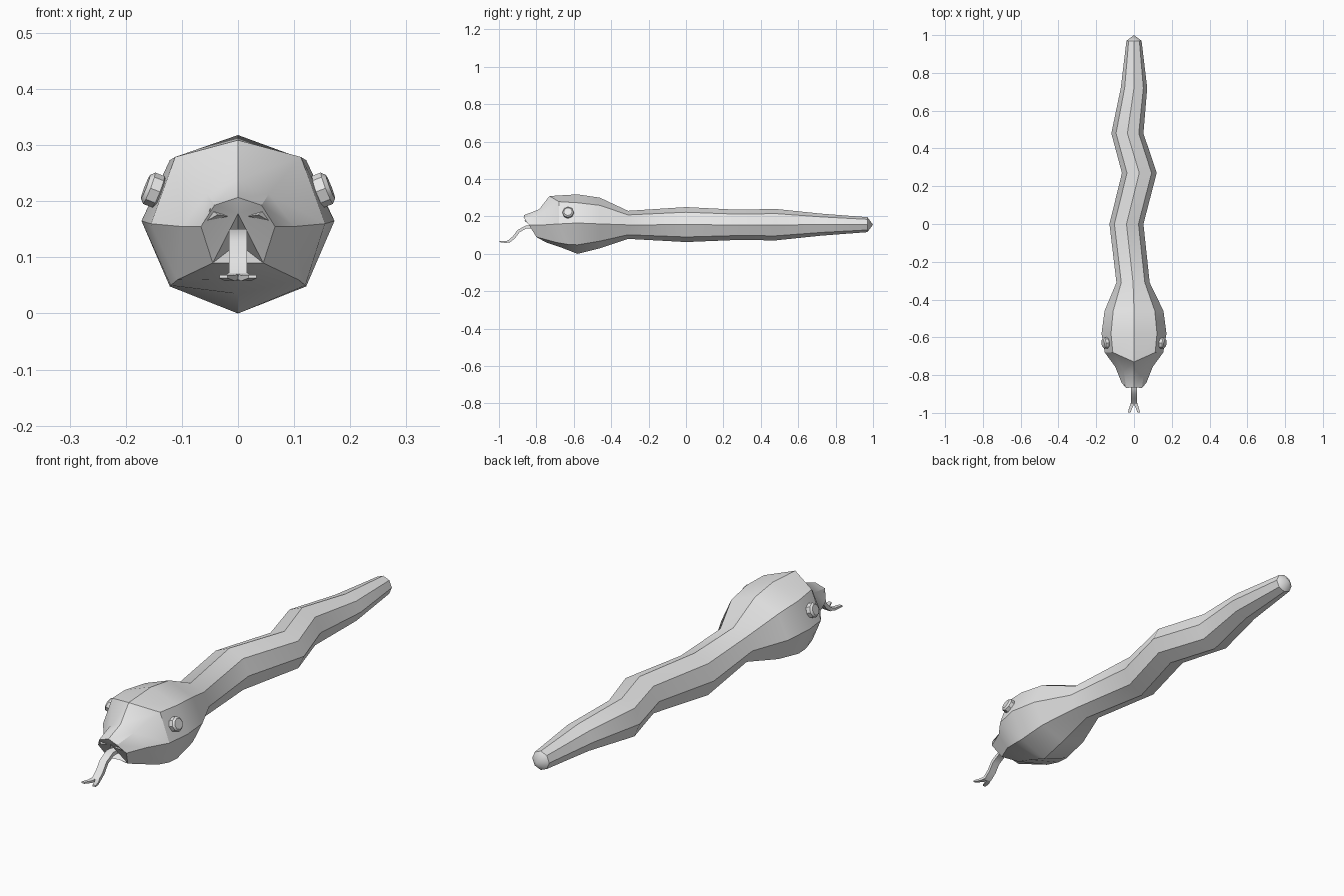
import bpy
import bmesh
import math
from mathutils import Vector, Matrix

cube = bpy.data.objects.get("Cube")
if cube:
    bpy.data.objects.remove(cube, do_unlink=True)

grey = bpy.data.materials.new("plain_grey")
grey.use_nodes = True
grey.diffuse_color = (0.8, 0.8, 0.8, 1)
grey.node_tree.nodes["Principled BSDF"].inputs["Base Color"].default_value = (0.8, 0.8, 0.8, 1)


def finish(bm, name, angle=30):
    bmesh.ops.recalc_face_normals(bm, faces=bm.faces)
    mesh = bpy.data.meshes.new(name)
    bm.to_mesh(mesh)
    bm.free()
    mesh.materials.append(grey)
    obj = bpy.data.objects.new(name, mesh)
    bpy.context.collection.objects.link(obj)
    bpy.ops.object.select_all(action='DESELECT')
    obj.select_set(True)
    bpy.context.view_layer.objects.active = obj
    bpy.ops.object.shade_smooth_by_angle(angle=math.radians(angle))
    return obj


def loft(bm, rings):
    """Skin a list of point rings and return the rings of vertices."""
    loops = [[bm.verts.new(p) for p in ring] for ring in rings]
    for a, b in zip(loops, loops[1:]):
        n = len(a)
        for i in range(n):
            bm.faces.new((a[i], a[(i + 1) % n], b[(i + 1) % n], b[i]))
    return loops


def octagon(y, cx, w, top, mid, bottom):
    ring = []
    for i in range(8):
        a = math.tau * i / 8
        c = math.cos(a)
        ring.append((cx + w * math.sin(a), y, mid + c * ((top - mid) if c > 0 else (mid - bottom))))
    return ring


def mirrored(half):
    return half + [(-x, y, z) for x, y, z in half[-2:0:-1]]


# Body: snout and face rings, then octagons running back to the tail
rings = [
    mirrored([(0, -.865, .207), (.042, -.868, .193), (.066, -.84, .155), (.045, -.80, .09), (0, -.79, .09)]),
    mirrored([(0, -.785, .238), (.055, -.775, .213), (.1, -.755, .155), (.108, -.69, .06), (0, -.75, .062)]),
    mirrored([(0, -.73, .309), (.112, -.68, .279), (.155, -.68, .16), (.12, -.63, .05), (0, -.67, .035)]),
]
rings += [octagon(*r) for r in (
    (-.58, 0, .172, .318, .165, 0),
    (-.46, 0, .156, .3, .16, .03),
    (-.31, -.005, .088, .23, .155, .08),
    (0, -.04, .09, .25, .156, .063),
    (.27, .028, .092, .236, .155, .074),
    (.48, -.035, .085, .24, .155, .072),
    (.72, 0, .07, .215, .156, .097),
    (.97, 0, .04, .196, .156, .116))]
bm = bmesh.new()
loops = loft(bm, rings)
tip = bm.verts.new((0, 1, .156))
tail = loops[-1]
for i in range(8):
    bm.faces.new((tail[i], tail[(i + 1) % 8], tip))

# Nose front above a recessed mouth
lip = loops[0]
nose = bm.verts.new((0, -.85, .178))
throat = bm.verts.new((0, -.72, .125))
for i in (0, 1, 2, 5, 6, 7):
    bm.faces.new((lip[i], nose, lip[(i + 1) % 8]))
for a, b in ((nose, lip[3]), (lip[3], lip[4]), (lip[4], lip[5]), (lip[5], nose)):
    bm.faces.new((a, throat, b))
finish(bm, "snake_body")


def ribbon(bm, path, across):
    """Thin square strip along (x, y, z, half width, half thickness)."""
    pts = [Vector(p[:3]) for p in path]
    out = []
    for i, p in enumerate(pts):
        along = pts[min(i + 1, len(pts) - 1)] - pts[max(i - 1, 0)]
        side = Vector(across)
        up = side.cross(along).normalized()
        w, t = path[i][3:]
        out.append([p + side * (w * s) + up * (t * u) for s, u in ((-1, -1), (1, -1), (1, 1), (-1, 1))])
    skin = loft(bm, out)
    bm.faces.new(skin[0])
    bm.faces.new(skin[-1])


# Forked tongue
bm = bmesh.new()
ribbon(bm, [(0, -.74, .14, .016, .008), (0, -.855, .143, .016, .008),
            (0, -.895, .122, .016, .008), (0, -.92, .088, .016, .008),
            (0, -.95, .064, .016, .007)], (1, 0, 0))
for s in (-1, 1):
    ribbon(bm, [(s * .006, -.942, .068, .009, .006), (s * .014, -.965, .063, .009, .005),
                (s * .026, -.998, .066, .007, .003)], (1, 0, 0))
finish(bm, "tongue")

for side, s in (("left", 1), ("right", -1)):
    # Eye: short faceted disc facing out and up
    bm = bmesh.new()
    axis = Vector((s * .92, -.08, .36))
    place = Matrix.Translation((s * .15, -.63, .22)) @ axis.to_track_quat('Z', 'Y').to_matrix().to_4x4()
    bmesh.ops.create_cone(bm, cap_ends=True, segments=8, radius1=.03, radius2=.03, depth=.032, matrix=place)
    eye = finish(bm, side + "_eye")
    bevel = eye.modifiers.new("soft_rim", 'BEVEL')
    bevel.width = .007
    bevel.segments = 1
    bevel.angle_limit = math.radians(60)

    # Nostril: small raised wedge
    bm = bmesh.new()
    v = [bm.verts.new((s * x, y, z)) for x, y, z in (
        (.05, -.853, .187), (.018, -.851, .173), (.056, -.846, .165), (.036, -.865, .176))]
    for f in ((0, 1, 2), (0, 1, 3), (1, 2, 3), (0, 2, 3)):
        bm.faces.new([v[i] for i in f])
    finish(bm, side + "_nostril")
